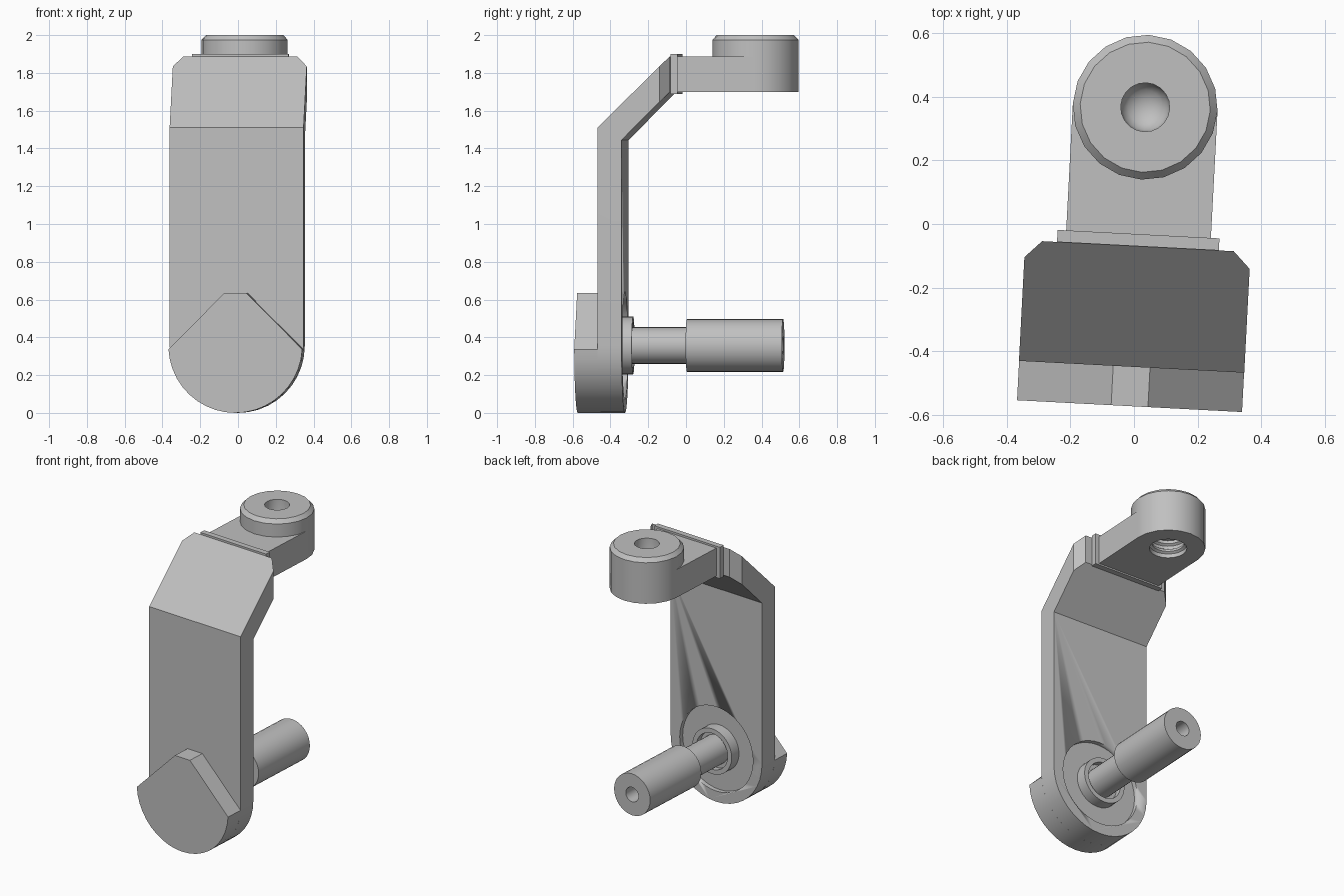
import bpy, bmesh, math
from mathutils import Matrix

if "Cube" in bpy.data.objects:
    bpy.data.objects.remove(bpy.data.objects["Cube"])

# Single bare-metal material
metal = bpy.data.materials.new("light grey metal")
metal.use_nodes = True
GREY = (0.53, 0.53, 0.53, 1)
metal.diffuse_color = GREY
metal.node_tree.nodes["Principled BSDF"].inputs["Base Color"].default_value = GREY

W = 0.355            # half width of the arm, also its end radius
AXLE_Z = 0.357       # height of the axle
BOSS_Y, BOSS_R = 0.368, 0.228
ARM_Z = (1.698, 1.887)


def finish(name, bm):
    """Turn a bmesh into a shaded object, turned slightly with the whole bracket."""
    bmesh.ops.remove_doubles(bm, verts=bm.verts, dist=1e-5)
    bmesh.ops.recalc_face_normals(bm, faces=bm.faces)
    mesh = bpy.data.meshes.new(name)
    bm.to_mesh(mesh)
    bm.free()
    mesh.materials.append(metal)
    obj = bpy.data.objects.new(name, mesh)
    bpy.context.collection.objects.link(obj)
    obj.location.x = 0.016
    obj.rotation_euler.z = math.radians(-3)
    bpy.ops.object.select_all(action='DESELECT')
    obj.select_set(True)
    bpy.context.view_layer.objects.active = obj
    bpy.ops.object.shade_smooth_by_angle(angle=math.radians(30))
    return obj


def prism(points, depth):
    """Extrude a closed 3D outline along a vector."""
    bm = bmesh.new()
    face = bm.faces.new([bm.verts.new(p) for p in points])
    ext = bmesh.ops.extrude_face_region(bm, geom=[face], use_keep_orig=True)
    moved = [v for v in ext["geom"] if isinstance(v, bmesh.types.BMVert)]
    bmesh.ops.translate(bm, verts=moved, vec=depth)
    return bm


def lathe(name, profile, steps, matrix):
    """Spin a closed (radius, height) profile about z, then place it."""
    bm = bmesh.new()
    verts = [bm.verts.new((r, 0, h)) for r, h in profile]
    edges = [bm.edges.new((a, b)) for a, b in zip(verts, verts[1:] + verts[:1])
             if a.co.x > 0 or b.co.x > 0]
    bmesh.ops.spin(bm, geom=verts + edges, axis=(0, 0, 1), cent=(0, 0, 0),
                   angle=math.tau, steps=steps)
    bmesh.ops.transform(bm, matrix=matrix, verts=bm.verts)
    return finish(name, bm)


def arc(radius, start, end, steps):
    angles = [math.radians(start + (end - start) * i / steps) for i in range(steps + 1)]
    return [(radius * math.cos(a), radius * math.sin(a)) for a in angles]


# Arm: round-ended plate, bent backwards at the top, corners clipped
FRONT, BACK, END = -0.45, -0.323, -0.07
round_end = [(x, FRONT, z + W) for x, z in arc(W, 180, 360, 20)]
bm = prism(round_end + [(W, FRONT, 1.51), (-W, FRONT, 1.51)], (0, BACK - FRONT, 0))
for v in bm.verts:
    if v.co.z > 1 and v.co.y > -0.4:
        v.co.z = 1.445
bmesh.ops.recalc_face_normals(bm, faces=bm.faces)
top = max(bm.faces, key=lambda f: f.calc_center_median().z)
ext = bmesh.ops.extrude_face_region(bm, geom=[top])
for v in ext["geom"]:
    if isinstance(v, bmesh.types.BMVert):
        v.co.z = ARM_Z[1] if v.co.y < -0.4 else ARM_Z[0]
        v.co.y = END
corners = [e for e in bm.edges if all(abs(v.co.y - END) < 1e-4 for v in e.verts)
           and abs(e.verts[0].co.x - e.verts[1].co.x) < 1e-4]
bmesh.ops.bevel(bm, geom=corners, offset=0.053, segments=1, affect='EDGES')
arm = finish("bent_arm", bm)

# Axle frame: lathe axis turned to point backwards
axle = Matrix.Translation((0, 0, AXLE_Z)) @ Matrix.Rotation(math.radians(-90), 4, 'X')

# Shallow round recess in the back of the arm
RECESS = BACK - 0.03
cutter = lathe("recess_cutter", [(0, RECESS), (0.285, RECESS), (0.285, -0.2), (0, -0.2)], 40, axle)
cut = arm.modifiers.new("recess", 'BOOLEAN')
cut.operation = 'DIFFERENCE'
cut.solver = 'EXACT'
cut.object = cutter
bpy.context.view_layer.objects.active = arm
bpy.ops.object.modifier_apply(modifier=cut.name)
bpy.data.objects.remove(cutter)
bpy.context.view_layer.objects.active = arm

# Front pad: round below, roof-shaped above
pad = [(x, -0.574, z + W) for x, z in arc(W, 183, 357, 20)]
pad += [(0.058, -0.574, 0.635), (-0.058, -0.574, 0.635)]
finish("front_pad", prism(pad, (0, FRONT + 0.574, 0)))

# Hollow collar around the axle
lathe("axle_collar", [(0.09, RECESS), (0.153, RECESS), (0.153, -0.28), (0.122, -0.28),
                      (0.122, -0.32), (0.09, -0.32)], 32, axle)

# Axle: thin neck, thick sleeve, blind hole in the end
lathe("axle_pin", [(0, RECESS), (0.097, RECESS), (0.097, 0.005), (0.14, 0.005), (0.14, 0.515),
                   (0.049, 0.515), (0.049, 0.36), (0, 0.36)], 32, axle)

# Raised flange between arm and neck
flange = [(-0.255, END, 1.688), (0.255, END, 1.688), (0.255, END, 1.9), (-0.255, END, 1.9)]
finish("neck_flange", prism(flange, (0, 0.038, 0)))

# Neck, hollowed to fit against the boss
hollow = [(x, y + BOSS_Y, ARM_Z[0]) for x, y in arc(BOSS_R, 0, -180, 10)]
neck = [(-BOSS_R, -0.04, ARM_Z[0]), (BOSS_R, -0.04, ARM_Z[0])] + hollow
finish("neck", prism(neck, (0, 0, ARM_Z[1] - ARM_Z[0])))

# Boss: chamfered top with a dished hole, grooved socket underneath
bowl = [(0.077 * math.cos(a), 1.91 - 0.06 * math.sin(a))
        for a in (math.radians(d) for d in (0, 22, 45, 68))]
socket = [(0, 1.81), (0.1, 1.81), (0.1, 1.79), (0.115, 1.78), (0.115, 1.76),
          (0.1, 1.75), (0.1, 1.735), (0.115, 1.725)]
lathe("top_boss", [(0.115, ARM_Z[0]), (BOSS_R, ARM_Z[0]), (BOSS_R, 1.975), (0.205, 2), (0.077, 2)]
      + bowl + [(0, 1.85)] + socket, 20, Matrix.Translation((0, BOSS_Y, 0)))
